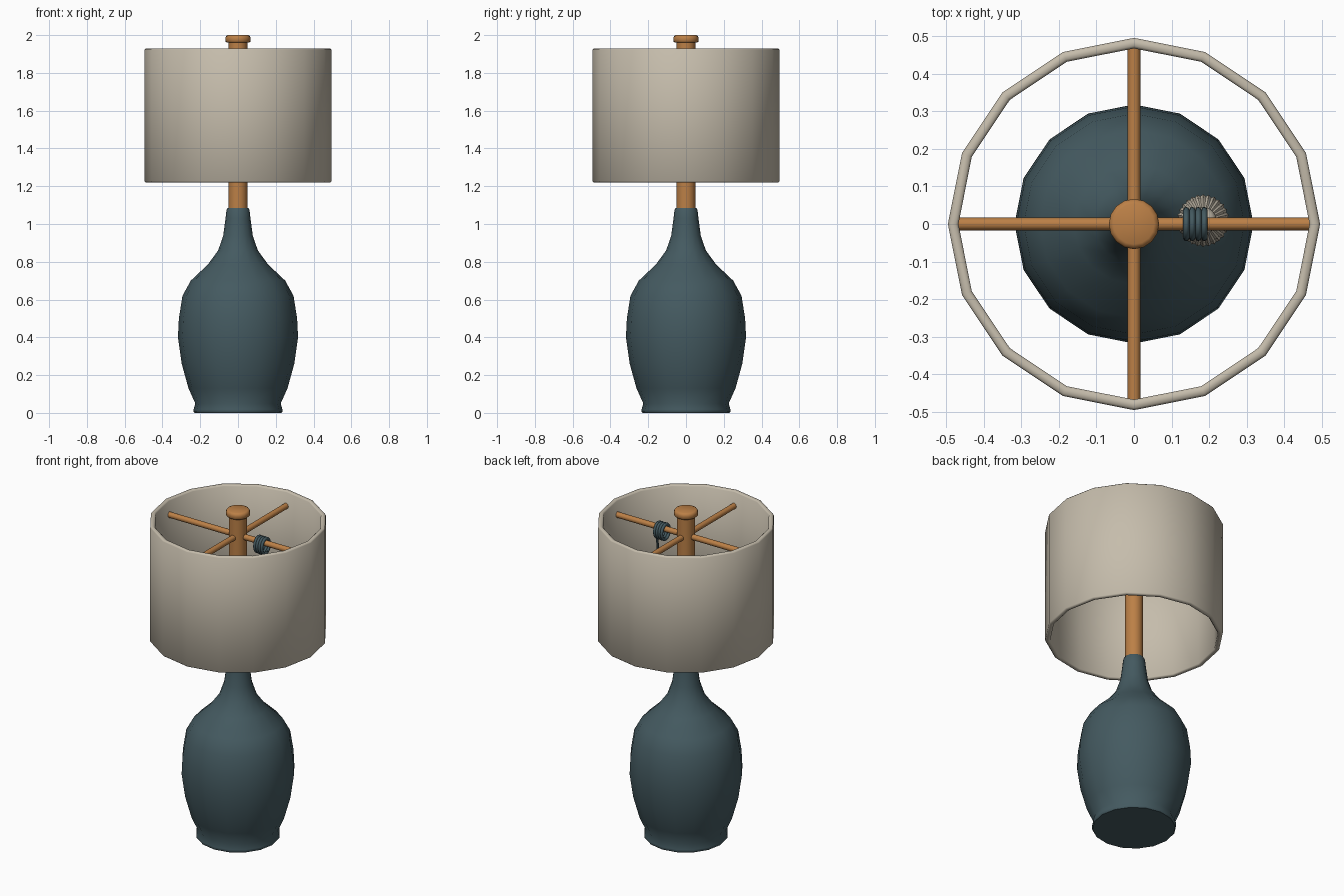
import bpy, math
from mathutils import Vector

if "Cube" in bpy.data.objects:
    bpy.data.objects.remove(bpy.data.objects["Cube"])


def material(name, rgb):
    m = bpy.data.materials.new(name)
    m.diffuse_color = (*rgb, 1)
    m.use_nodes = True
    m.node_tree.nodes["Principled BSDF"].inputs["Base Color"].default_value = m.diffuse_color
    return m


TEAL = material("dark teal glaze", (0.058, 0.102, 0.118))
BRASS = material("warm brass", (0.50, 0.215, 0.062))
LINEN = material("linen", (0.56, 0.505, 0.41))


def finish(obj, name, mat, angle=40):
    obj.name = name
    obj.data.materials.append(mat)
    bpy.ops.object.select_all(action='DESELECT')
    obj.select_set(True)
    bpy.context.view_layer.objects.active = obj
    bpy.ops.object.shade_smooth_by_angle(angle=math.radians(angle))
    return obj


def lathe(name, profile, mat, segs=16, closed=False, at=(0, 0), ripple=0.0, angle=40):
    """Spin (radius, z) points about z; closed joins the profile into a ring, else caps ends."""
    verts, faces, n = [], [], len(profile)
    for r, z in profile:
        for i in range(segs):
            a = math.tau * i / segs
            rr = r * (1 - ripple * (i % 2))
            verts.append((at[0] + rr * math.cos(a), at[1] + rr * math.sin(a), z))
    for j in range(n if closed else n - 1):
        k = (j + 1) % n
        for i in range(segs):
            i2 = (i + 1) % segs
            faces.append((j * segs + i, j * segs + i2, k * segs + i2, k * segs + i))
    if not closed:
        faces.append(tuple(reversed(range(segs))))
        faces.append(tuple(range((n - 1) * segs, n * segs)))
    me = bpy.data.meshes.new(name)
    me.from_pydata(verts, [], faces)
    obj = bpy.data.objects.new(name, me)
    bpy.context.collection.objects.link(obj)
    return finish(obj, name, mat, angle)


def rod(name, p, q, r, mat, segs=12):
    p, q = Vector(p), Vector(q)
    d = q - p
    bpy.ops.mesh.primitive_cylinder_add(vertices=segs, radius=r, depth=d.length,
                                        location=(p + q) / 2,
                                        rotation=d.to_track_quat('Z', 'Y').to_euler())
    return finish(bpy.context.object, name, mat)


# Vase-shaped base
lathe("lamp_body", [(0.23, 0), (0.235, 0.006), (0.235, 0.018), (0.226, 0.05), (0.262, 0.13),
                    (0.298, 0.26), (0.318, 0.40), (0.313, 0.50), (0.294, 0.62), (0.25, 0.70),
                    (0.16, 0.785), (0.105, 0.86), (0.078, 0.94), (0.066, 1.03),
                    (0.061, 1.075), (0.054, 1.086)], TEAL)

# Central pole and finial
lathe("pole", [(0.05, 1.05), (0.05, 1.97)], BRASS)
lathe("finial", [(0.060, 1.96), (0.067, 1.967), (0.067, 1.985), (0.063, 1.995), (0.054, 2.0)],
      BRASS, angle=50)

# Open drum shade with softened rims
lathe("shade", [(0.489, 1.22), (0.495, 1.227), (0.495, 1.923), (0.489, 1.93),
                (0.474, 1.93), (0.467, 1.923), (0.467, 1.227), (0.474, 1.22)],
      LINEN, closed=True, angle=50)

# Crossed support arms
ARM_Z = 1.84
rod("support_arm_x", (-0.468, 0, ARM_Z), (0.468, 0, ARM_Z), 0.017, BRASS)
rod("support_arm_y", (0, -0.468, ARM_Z), (0, 0.468, ARM_Z), 0.017, BRASS)

# Cord wound round one arm
for i in range(4):
    bpy.ops.mesh.primitive_torus_add(major_segments=24, minor_segments=8,
                                     major_radius=0.037, minor_radius=0.0085,
                                     location=(0.139 + 0.016 * i, 0, 1.822),
                                     rotation=(0, math.pi / 2, 0))
    ring = bpy.context.object
    ring.scale = (1.2, 1, 1)
    finish(ring, f"cord_loop_{i + 1}", TEAL, 60)

# Hanging cord and tassel
TX, TY = 0.184, 0.009
rod("hanging_cord", (0.188, TY, 1.79), (TX, TY, 1.63), 0.007, TEAL, 8)
lathe("tassel_head", [(0.012, 1.645), (0.028, 1.637), (0.036, 1.62), (0.033, 1.60), (0.026, 1.59)][::-1],
      LINEN, at=(TX, TY), angle=60)
lathe("tassel_skirt", [(0.070, 1.465), (0.062, 1.52), (0.045, 1.57), (0.026, 1.597)],
      LINEN, segs=56, at=(TX, TY), ripple=0.07, angle=30)
